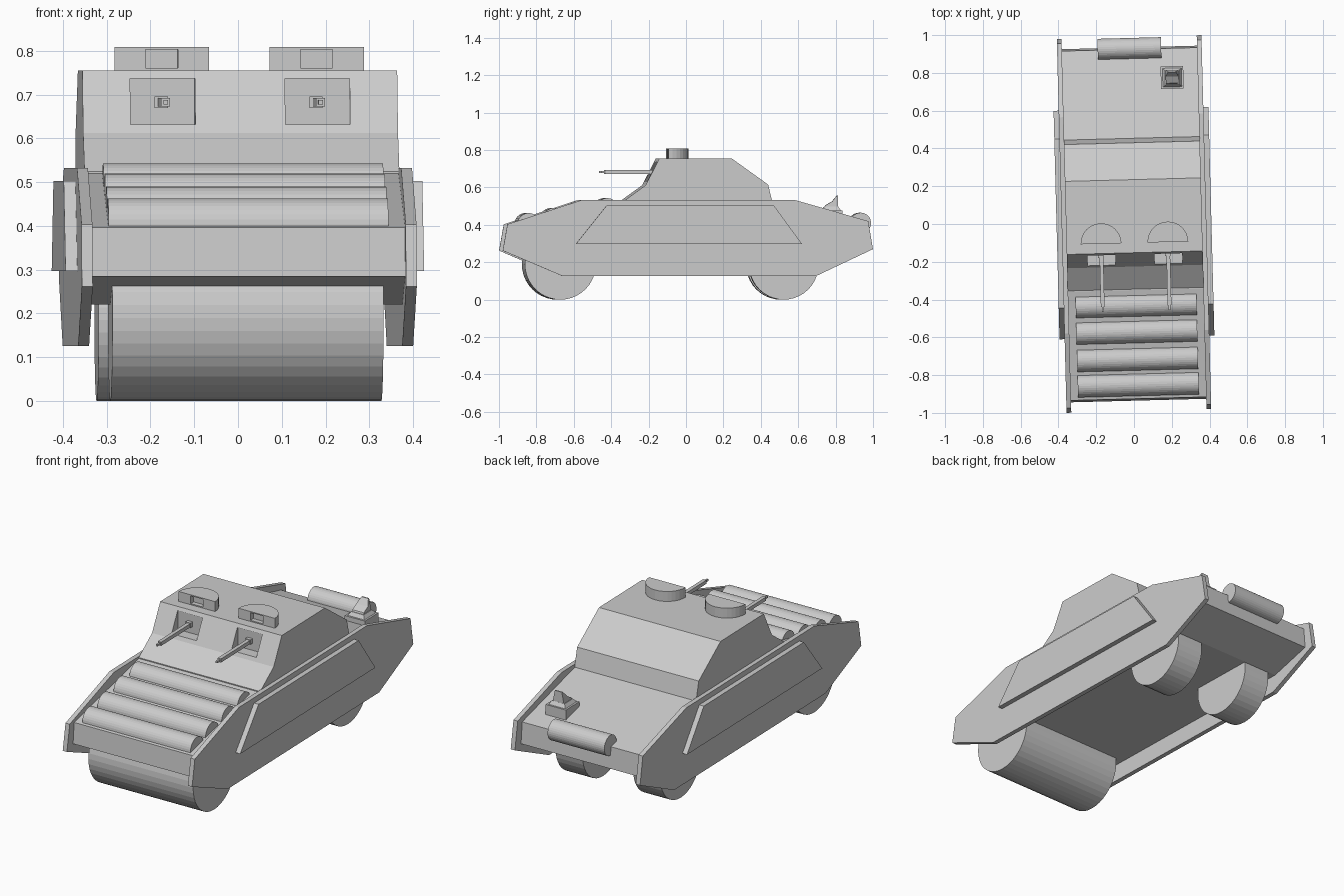
import bpy, bmesh
from math import sin, cos, pi, radians
from mathutils import Matrix

if "Cube" in bpy.data.objects:
    bpy.data.objects.remove(bpy.data.objects["Cube"])

parts = []


def finish(name, bm):
    bmesh.ops.recalc_face_normals(bm, faces=bm.faces)
    me = bpy.data.meshes.new(name)
    bm.to_mesh(me)
    bm.free()
    ob = bpy.data.objects.new(name, me)
    bpy.context.collection.objects.link(ob)
    parts.append(ob)
    return ob


def prism(name, profile, x0, x1):
    """Extrude a (y, z) profile from x0 to x1."""
    bm = bmesh.new()
    f = bm.faces.new([bm.verts.new((x0, y, z)) for y, z in profile])
    ext = bmesh.ops.extrude_face_region(bm, geom=[f])
    bmesh.ops.translate(bm, vec=(x1 - x0, 0, 0),
                        verts=[v for v in ext["geom"] if isinstance(v, bmesh.types.BMVert)])
    return finish(name, bm)


def box(name, x0, x1, y0, y1, z0, z1):
    return prism(name, [(y0, z0), (y1, z0), (y1, z1), (y0, z1)], x0, x1)


def drum(name, y, z, r, x0, x1, n=32):
    return prism(name, [(y + r * cos(2 * pi * i / n), z + r * sin(2 * pi * i / n))
                        for i in range(n)], x0, x1)


def frustum(name, x, y, w0, w1, z0, z1):
    bm = bmesh.new()
    bmesh.ops.create_cone(bm, cap_ends=True, segments=4, radius1=w0 / 2 ** .5,
                          radius2=w1 / 2 ** .5, depth=z1 - z0,
                          matrix=Matrix.Translation((x, y, (z0 + z1) / 2)) @ Matrix.Rotation(pi / 4, 4, 'Z'))
    return finish(name, bm)


def cut(target, cutter):
    m = target.modifiers.new("cut", 'BOOLEAN')
    m.operation = 'DIFFERENCE'
    m.object = cutter
    with bpy.context.temp_override(object=target, active_object=target):
        bpy.ops.object.modifier_apply(modifier=m.name)
    parts.remove(cutter)
    bpy.data.objects.remove(cutter)


# Hull and cabin
prism("hull", [(-.935, .285), (-.925, .397), (-.35, .52), (.455, .515),
               (.925, .40), (.935, .285), (.70, .22), (-.70, .22)], -.362, .362)
cabin = prism("cabin", [(-.345, .525), (-.225, .612), (-.152, .755), (.235, .755),
                        (.43, .615), (.455, .51), (.45, .45), (-.345, .45)], -.36, .36)

# Side plates with raised panels
for s, side in ((1, "right"), (-1, "left")):
    prism(side + "_side_plate",
          [(-.99, .262), (-.965, .403), (-.57, .532), (.575, .532),
           (.965, .42), (.99, .27), (.685, .126), (-.67, .126)], s * .358, s * .383)
    prism(side + "_side_panel",
          [(-.60, .297), (-.435, .503), (.46, .503), (.61, .297)], s * .38, s * .41)

# Front roller and rear wheels
drum("front_roller", -.68, .19, .19, -.31, .31, 40)
for s, side in ((1, "right"), (-1, "left")):
    drum(side + "_rear_wheel", .515, .185, .185, s * .15, s * .31, 40)

# Rolls lying on the front slope and the rear deck
for i, (y, z) in enumerate([(-.85, .403), (-.715, .43), (-.57, .46), (-.43, .483)]):
    drum(f"front_roll_{i + 1}", y, z, .06, -.32, .32)
drum("rear_roll", .93, .41, .055, -.168, .168)

# Guns in recessed ports, half-round hatches with vision slots
for s, side in ((1, "right"), (-1, "left")):
    x = s * .177
    cut(cabin, box("port_cutter", x - .074, x + .074, -.35, -.156, .632, .737))
    gx = x
    box(side + "_gun_mount", gx - .018, gx + .012, -.175, -.15, .67, .696)
    gun = box(side + "_gun", gx - .01, gx + .01, -.435, -.15, .673, .693)
    box(side + "_gun_tip", gx - .005, gx + .005, -.46, -.43, .678, .688)

    bm = bmesh.new()
    arc = [(x + .108 * cos(pi * i / 16), -.10 + .108 * sin(pi * i / 16)) for i in range(17)]
    f = bm.faces.new([bm.verts.new((px, py, .74)) for px, py in arc])
    ext = bmesh.ops.extrude_face_region(bm, geom=[f])
    bmesh.ops.translate(bm, vec=(0, 0, .069),
                        verts=[v for v in ext["geom"] if isinstance(v, bmesh.types.BMVert)])
    hatch = finish(side + "_hatch", bm)
    cut(hatch, box("slot_cutter", x - .037, x + .037, -.15, -.075, .761, .803))

# Vent with scoop on the rear deck
vx, vy = .222, .77
box("vent_base", vx - .06, vx + .06, vy - .06, vy + .06, .41, .478)
frustum("vent_collar", vx, vy, .10 / 2 * 2, .075, .478, .497)
scoop = prism("vent_scoop", [(vy - .037, .49), (vy - .03, .505), (vy + .005, .525), (vy + .03, .556),
                             (vy + .037, .556), (vy + .037, .49)], vx - .034, vx + .034)
for v in scoop.data.vertices:
    if v.co.z > .55:
        v.co.x = vx + (v.co.x - vx) * .6

# Whole vehicle sits slightly turned
turn = Matrix.Rotation(radians(1.5), 4, 'Z')
for ob in parts:
    ob.data.transform(turn)
